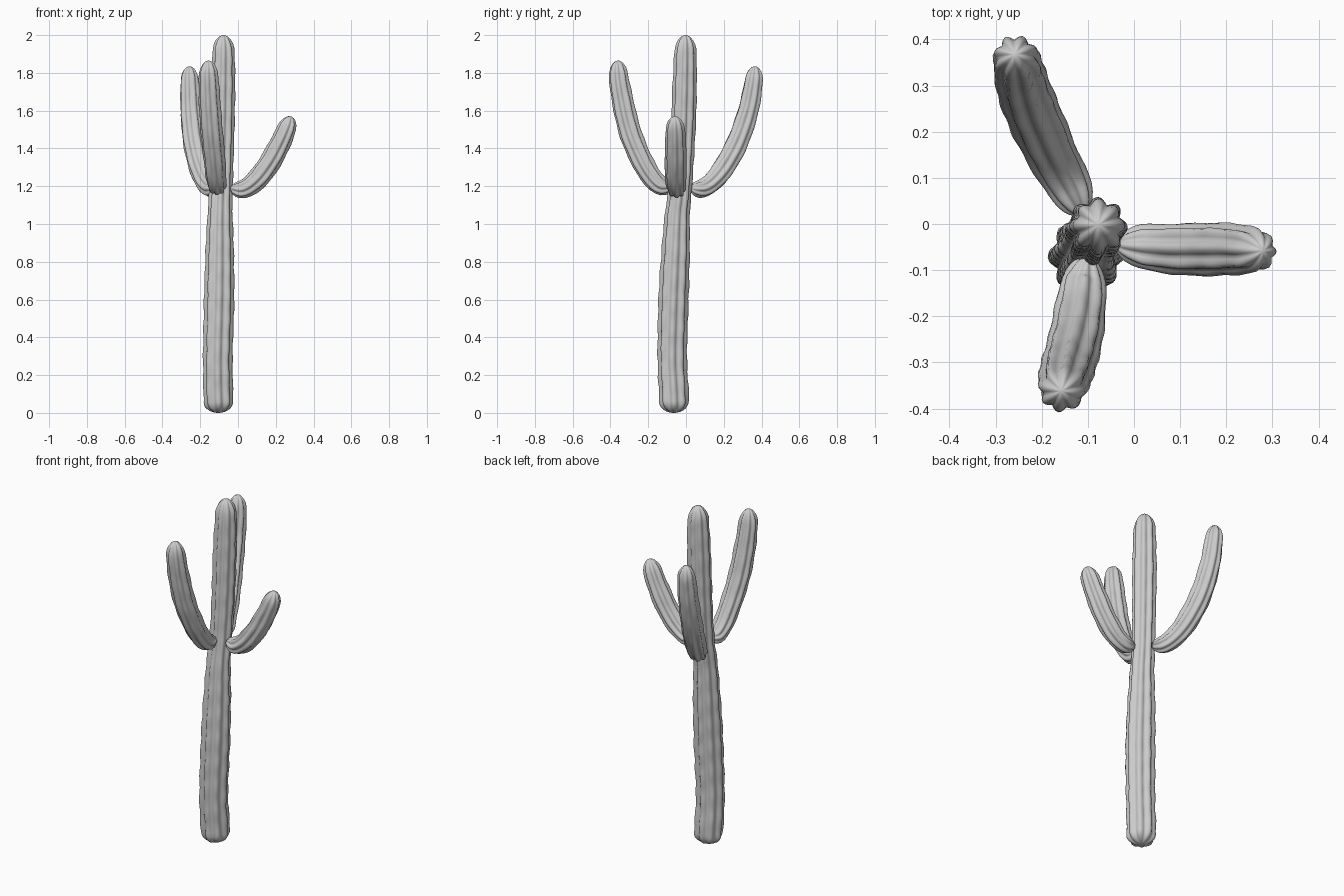
import bpy, bmesh, math, random
from mathutils import Vector

if "Cube" in bpy.data.objects:
    bpy.data.objects.remove(bpy.data.objects["Cube"])

random.seed(4)
RIBS, SIDES = 8, 48


def catmull(p, steps=40):
    # dense smooth curve through (x, y, z, radius) points
    p = [Vector(q) for q in p]
    p = [2 * p[0] - p[1]] + p + [2 * p[-1] - p[-2]]
    out = []
    for a, b, c, d in zip(p, p[1:], p[2:], p[3:]):
        for i in range(steps):
            t = i / steps
            out.append(0.5 * (2 * b + (c - a) * t + (2 * a - 5 * b + 4 * c - d) * t * t
                              + (3 * b - a - 3 * c + d) * t ** 3))
    return out + [p[-2]]


def ribbed_stem(name, pts, cap0, cap1, spacing=0.022):
    path = catmull(pts)
    dist = [0]
    for a, b in zip(path, path[1:]):
        dist.append(dist[-1] + (b.xyz - a.xyz).length)
    total = dist[-1]

    def sample(s):
        i = next((k for k in range(1, len(dist)) if dist[k] >= s), len(dist) - 1)
        t = (s - dist[i - 1]) / (dist[i] - dist[i - 1])
        return path[i - 1].lerp(path[i], min(t, 1))

    # stations: rounded caps at both ends, even rings between
    arc = [1 - math.cos(math.radians(a)) for a in (10, 22, 35, 48, 62, 76)]
    n = int((total - cap0 - cap1) / spacing)
    stations = [cap0 * k for k in arc]
    stations += [cap0 + (total - cap0 - cap1) * i / n for i in range(n + 1)]
    stations += [total - cap1 * k for k in reversed(arc)]

    bm = bmesh.new()
    rings, side = [], Vector((1, 0, 0))
    start = (sample(0.01).xyz - sample(0).xyz).normalized()
    if abs(start.x) > 0.7:
        side = Vector((0, 1, 0))
    phase = [random.uniform(0, 6.28) for _ in range(RIBS)]
    for s in stations:
        q = sample(s)
        tan = (sample(min(s + 0.015, total)).xyz - sample(max(s - 0.015, 0)).xyz).normalized()
        side = (side - tan * side.dot(tan)).normalized()
        other = tan.cross(side)
        f = 1.0
        for d, c in ((s, cap0), (total - s, cap1)):
            if d < c:
                f *= math.sqrt(max(0, 1 - (1 - d / c) ** 2))
        ring = []
        for j in range(SIDES):
            a = 2 * math.pi * j / SIDES
            rib = abs(math.cos(a * RIBS / 2)) ** 1.3
            k = round(j * RIBS / SIDES) % RIBS
            bump = 0.025 * math.sin(s * 45 + phase[k]) + random.uniform(-0.008, 0.008)
            r = q.w * f * (0.80 + 0.20 * rib + bump * rib)
            ring.append(bm.verts.new(q.xyz + (side * math.cos(a) + other * math.sin(a)) * r))
        rings.append(ring)
    for r0, r1 in zip(rings, rings[1:]):
        for j in range(SIDES):
            k = (j + 1) % SIDES
            bm.faces.new((r0[j], r0[k], r1[k], r1[j]))
    for ring, s in ((rings[0], 0), (rings[-1], total)):
        tip = bm.verts.new(sample(s).xyz)
        for j in range(SIDES):
            bm.faces.new((ring[j], ring[(j + 1) % SIDES], tip))
    bmesh.ops.recalc_face_normals(bm, faces=bm.faces)
    me = bpy.data.meshes.new(name)
    bm.to_mesh(me)
    bm.free()
    me.shade_smooth()
    ob = bpy.data.objects.new(name, me)
    bpy.context.collection.objects.link(ob)
    return ob


# Trunk, slightly crooked and leaning
ribbed_stem("trunk", [
    (-0.10, -0.06, 0.00, 0.078), (-0.105, -0.065, 0.12, 0.079), (-0.107, -0.073, 0.30, 0.078),
    (-0.10, -0.066, 0.60, 0.080), (-0.097, -0.055, 0.85, 0.075), (-0.095, -0.046, 1.05, 0.066),
    (-0.09, -0.03, 1.20, 0.062), (-0.084, -0.016, 1.45, 0.064), (-0.08, -0.008, 1.70, 0.065),
    (-0.077, -0.004, 1.88, 0.060), (-0.077, -0.002, 2.00, 0.055)], 0.06, 0.09)

# Short arm on the right
ribbed_stem("right_arm", [
    (-0.04, -0.045, 1.19, 0.045), (0.03, -0.05, 1.185, 0.050), (0.10, -0.055, 1.235, 0.056),
    (0.165, -0.055, 1.32, 0.058), (0.22, -0.055, 1.42, 0.056), (0.26, -0.057, 1.51, 0.050),
    (0.28, -0.058, 1.57, 0.046)], 0.07, 0.07)

# Tall arm at the back
ribbed_stem("back_arm", [
    (-0.11, 0.02, 1.19, 0.045), (-0.145, 0.09, 1.19, 0.050), (-0.18, 0.155, 1.24, 0.056),
    (-0.21, 0.22, 1.33, 0.060), (-0.235, 0.28, 1.45, 0.060), (-0.25, 0.33, 1.60, 0.057),
    (-0.255, 0.355, 1.73, 0.052), (-0.258, 0.367, 1.835, 0.047)], 0.07, 0.08)

# Tall arm at the front
ribbed_stem("front_arm", [
    (-0.10, -0.07, 1.20, 0.045), (-0.11, -0.13, 1.20, 0.050), (-0.117, -0.19, 1.26, 0.056),
    (-0.127, -0.25, 1.37, 0.059), (-0.14, -0.30, 1.50, 0.060), (-0.15, -0.335, 1.65, 0.058),
    (-0.155, -0.355, 1.77, 0.053), (-0.157, -0.362, 1.865, 0.048)], 0.07, 0.08)
